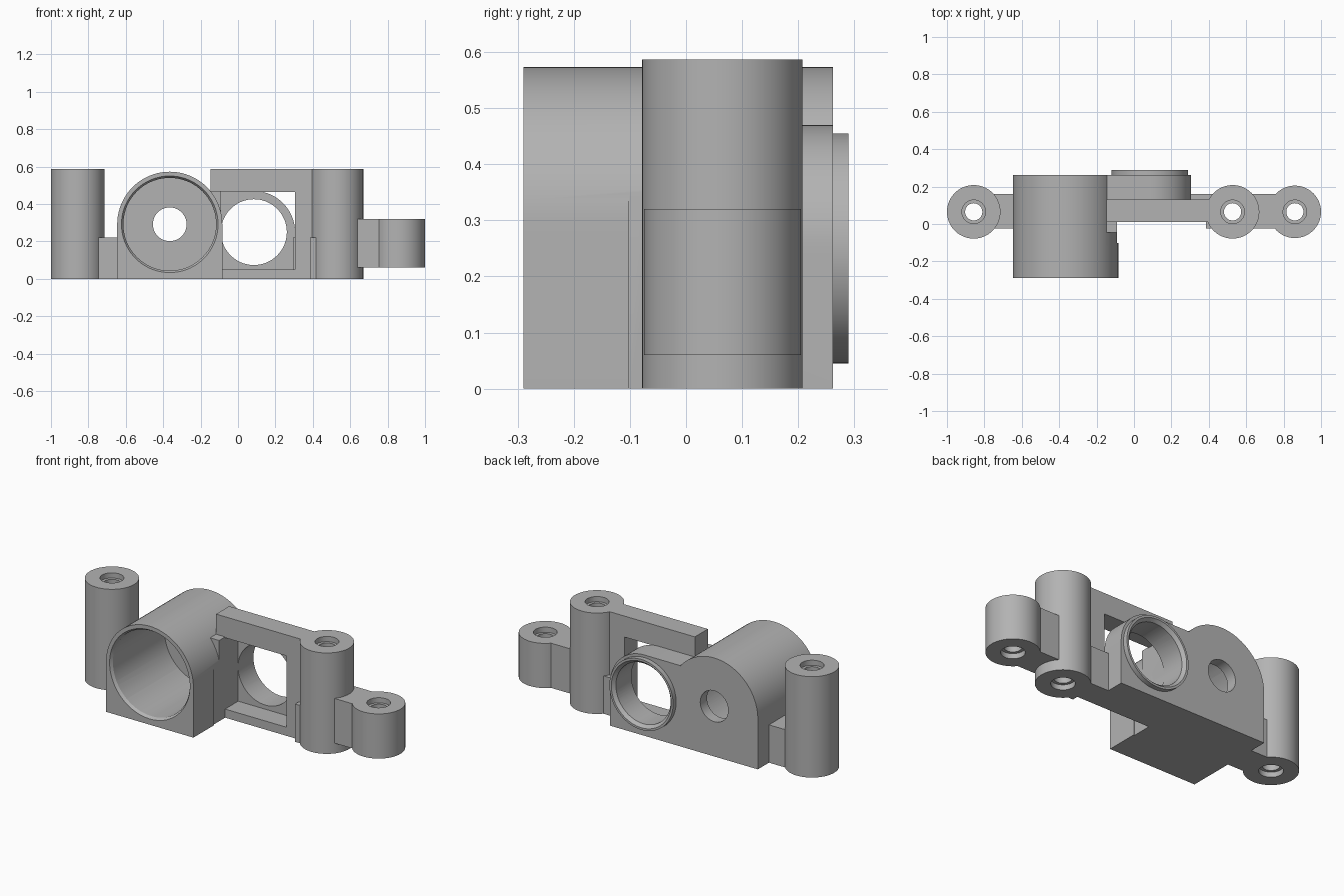
import bpy, bmesh, math
from mathutils import Matrix, Vector

cube = bpy.data.objects.get("Cube")
if cube:
    bpy.data.objects.remove(cube, do_unlink=True)

grey = bpy.data.materials.new("plain grey")
grey.use_nodes = True
colour = (0.45, 0.45, 0.45, 1)
grey.diffuse_color = colour
grey.node_tree.nodes["Principled BSDF"].inputs["Base Color"].default_value = colour


def make(name, bm):
    bmesh.ops.recalc_face_normals(bm, faces=bm.faces[:])
    mesh = bpy.data.meshes.new(name)
    bm.to_mesh(mesh)
    bm.free()
    mesh.materials.append(grey)
    ob = bpy.data.objects.new(name, mesh)
    bpy.context.collection.objects.link(ob)
    return ob


def box(name, x, y, z):
    bm = bmesh.new()
    bmesh.ops.create_cube(bm, size=1)
    lo, hi = Vector((x[0], y[0], z[0])), Vector((x[1], y[1], z[1]))
    size = hi - lo
    for v in bm.verts:
        v.co = lo + Vector([(c + 0.5) * s for c, s in zip(v.co, size)])
    return make(name, bm)


def rod(name, axis, centre, r, span, r_end=None):
    """Cylinder or cone along y (centre is x, z) or z (centre is x, y)."""
    bm = bmesh.new()
    bmesh.ops.create_cone(bm, cap_ends=True, segments=72, radius1=r,
                          radius2=r if r_end is None else r_end,
                          depth=span[1] - span[0])
    mid = sum(span) / 2
    if axis == "y":
        place = Matrix.Translation((centre[0], mid, centre[1])) @ Matrix.Rotation(-math.pi / 2, 4, "X")
    else:
        place = Matrix.Translation((centre[0], centre[1], mid))
    bmesh.ops.transform(bm, matrix=place, verts=bm.verts[:])
    return make(name, bm)


def prism(name, outline, y):
    """Extrude an x-z outline along y."""
    bm = bmesh.new()
    face = bm.faces.new([bm.verts.new((x, y[0], z)) for x, z in outline])
    side = bmesh.ops.extrude_face_region(bm, geom=[face])["geom"]
    moved = [g for g in side if isinstance(g, bmesh.types.BMVert)]
    bmesh.ops.translate(bm, verts=moved, vec=(0, y[1] - y[0], 0))
    return make(name, bm)


def arc(cx, cz, r, start, end, n):
    angles = [math.radians(start + (end - start) * i / n) for i in range(n + 1)]
    return [(cx + r * math.cos(a), cz + r * math.sin(a)) for a in angles]


def combine(ob, others, operation):
    for other in others:
        mod = ob.modifiers.new("bool", "BOOLEAN")
        mod.operation, mod.solver, mod.object = operation, "EXACT", other
    graph = bpy.context.evaluated_depsgraph_get()
    mesh = bpy.data.meshes.new_from_object(ob.evaluated_get(graph))
    ob.modifiers.clear()
    ob.data = mesh
    for other in others:
        bpy.data.objects.remove(other, do_unlink=True)


def smooth(ob):
    bpy.ops.object.select_all(action="DESELECT")
    ob.select_set(True)
    bpy.context.view_layer.objects.active = ob
    bpy.ops.object.shade_smooth_by_angle(angle=math.radians(30))


# Main housing: arched barrel, upright frame plate and lens block
barrel = (-0.365, 0.292)
lens = (0.085, 0.25)
left, right = barrel[0] - 0.281, barrel[0] + 0.281
housing = prism("housing", [(left, 0), (right, 0)] + arc(*barrel, 0.281, 0, 180, 40), (-0.29, 0.262))
lens_block = prism("lens_block", [(-0.145, 0), (0.305, 0)] + arc(*lens, 0.22, 0, 90, 20)
                   + [(-0.145, 0.47)], (0.1, 0.262))
combine(housing, [
    box("frame_plate", (-0.148, 0.44), (0.01, 0.13), (0, 0.587)),
    lens_block,
    box("stub", (-0.2, -0.09), (-0.045, 0.05), (0, 0.47)),
    rod("lens_ring", "y", lens, 0.205, (0.2, 0.29)),
], "UNION")

# Openings through the housing
combine(housing, [
    box("side_step", (-0.09, 0.1), (-0.102, 0.01), (-0.1, 0.7)),
    box("frame_pocket", (-0.09, 0.305), (-0.08, 0.13), (0.05, 0.465)),
    rod("barrel_bore", "y", barrel, 0.248, (-0.4, 0.2)),
    rod("bore_chamfer", "y", barrel, 0.265, (-0.3, -0.27), 0.245),
    rod("back_hole", "y", barrel, 0.09, (0.1, 0.4)),
    rod("lens_hole", "y", lens, 0.176, (0.05, 0.4)),
    rod("lens_chamfer", "y", lens, 0.17, (0.265, 0.295), 0.197),
], "DIFFERENCE")
smooth(housing)

# Screw posts with counterbored holes at both ends
post_y = 0.065
for name, x, r, z0, z1 in (("right_post", -0.857, 0.143, 0, 0.587),
                           ("left_post", 0.527, 0.143, 0, 0.587),
                           ("left_end_post", 0.86, 0.14, 0.06, 0.32)):
    post = rod(name, "z", (x, post_y), r, (z0, z1))
    combine(post, [
        rod("hole", "z", (x, post_y), 0.046, (z0 - 0.1, z1 + 0.1)),
        rod("lower_bore", "z", (x, post_y), 0.063, (z0 - 0.05, z0 + 0.03)),
        rod("upper_bore", "z", (x, post_y), 0.063, (z1 - 0.03, z1 + 0.05)),
    ], "DIFFERENCE")
    smooth(post)

# Webs joining the posts to the housing
web_y = (-0.025, 0.16)
box("right_web", (-0.757, -0.64), web_y, (0, 0.22))
box("left_web", (0.385, 0.44), web_y, (0, 0.22))
box("left_back_web", (0.295, 0.44), (0.1, 0.16), (0, 0.22))
box("end_web", (0.63, 0.765), web_y, (0.06, 0.32))
